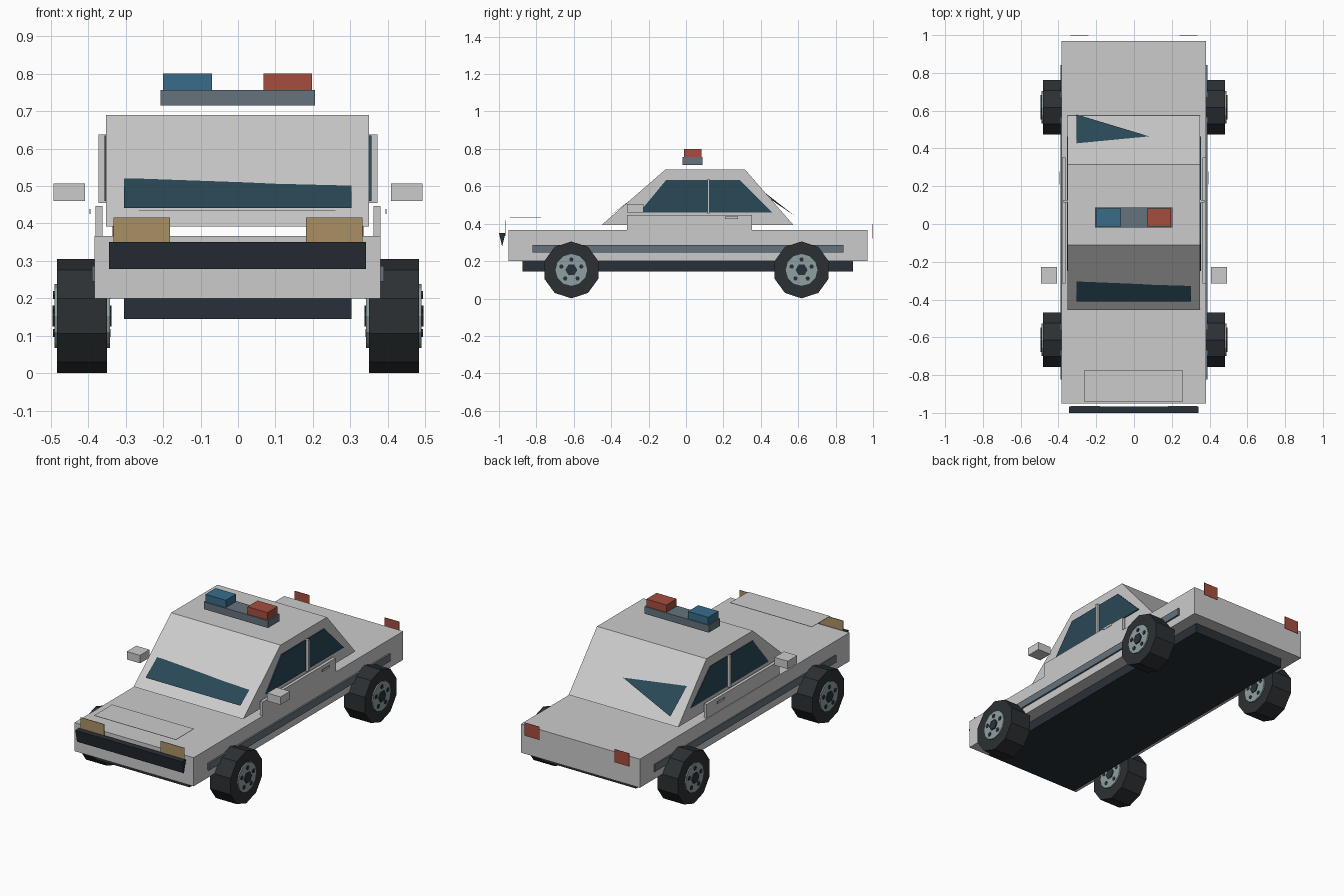
import bpy, math

if "Cube" in bpy.data.objects:
    bpy.data.objects.remove(bpy.data.objects["Cube"])

def mat(name, r, g, b):
    m = bpy.data.materials.new(name)
    m.diffuse_color = (r, g, b, 1)
    m.use_nodes = True
    m.node_tree.nodes["Principled BSDF"].inputs["Base Color"].default_value = m.diffuse_color
    return m

DARK = mat("dark", .022, .03, .04)
TYRE = mat("tyre", .025, .03, .033)
GLASS = mat("glass", .022, .065, .095)
RED = mat("red", .38, .075, .05)
BLUE = mat("blue", .04, .15, .25)
AMBER = mat("amber", .40, .28, .13)
STEEL = mat("steel", .13, .17, .20)
HUB = mat("hub", .28, .35, .36)

def mesh(name, verts, faces, m=None):
    me = bpy.data.meshes.new(name)
    me.from_pydata(verts, [], faces)
    o = bpy.data.objects.new(name, me)
    bpy.context.collection.objects.link(o)
    if m:
        me.materials.append(m)
    return o

def extrude_x(name, profile, x0, x1, m=None):
    """Prism from a (y, z) profile between two x positions."""
    if x0 > x1:
        x0, x1 = x1, x0
    n = len(profile)
    v = [(x, y, z) for x in (x0, x1) for y, z in profile]
    f = [tuple(reversed(range(n))), tuple(range(n, 2 * n))]
    f += [(i, (i + 1) % n, n + (i + 1) % n, n + i) for i in range(n)]
    return mesh(name, v, f, m)

def box(name, x, y, z, m=None):
    (y0, y1), (z0, z1) = y, z
    return extrude_x(name, [(y0, z0), (y1, z0), (y1, z1), (y0, z1)], *x, m)

def disc(name, y, z, r, n, x0, x1, m, phase=0):
    pts = [(y + r * math.cos(phase + math.tau * i / n),
            z + r * math.sin(phase + math.tau * i / n)) for i in range(n)]
    return extrude_x(name, pts, x0, x1, m)

# Body, floor and cabin
box("body", (-.383, .38), (-.95, .97), (.2, .366))
box("undercarriage", (-.305, .303), (-.875, .892), (.145, .2), DARK)
extrude_x("cabin", [(-.453, .392), (.575, .392), (.315, .69), (-.11, .69)], -.352, .35)

# Windscreen and rear window emerging from the sloped cabin faces
mesh("windscreen", [(-.305, -.411, .441), (.303, -.411, .441),
                    (.303, -.328, .501), (.1, -.322, .506), (-.305, -.299, .525)],
     [(0, 1, 2, 3, 4)], GLASS)
mesh("rear_window", [(-.305, .58, .443), (-.305, .427, .562), (.08, .464, .522)],
     [(0, 1, 2)], GLASS)

# Front grille wedge and raised bonnet panel
extrude_x("grille", [(-1, .351), (-.983, .278), (-.965, .351)], -.344, .342, DARK)
box("bonnet_panel", (-.265, .26), (-.94, -.775), (.433, .435))

# Roof light bar
box("light_bar", (-.207, .205), (-.018, .087), (.715, .757), STEEL)
box("blue_light", (-.2, -.07), (-.012, .082), (.757, .8), BLUE)
box("red_light", (.068, .197), (-.012, .082), (.757, .8), RED)

for s, side in ((-1, "left"), (1, "right")):
    # Side glass, pillar, door and trim
    extrude_x("side_window_" + side, [(-.25, .46), (.462, .46), (.285, .635), (-.105, .635)],
              s * .345, s * .356, GLASS)
    box("pillar_" + side, (s * .345, s * .372), (.114, .126), (.455, .638))
    box("door_" + side, (s * .362, s * .38), (-.316, .353), (.366, .447))
    box("door_handle_" + side, (s * .394, s * .396), (.208, .278), (.425, .438))
    box("side_stripe_" + side, (s * .38, s * .39), (-.822, .842), (.245, .287), STEEL)
    box("mirror_" + side, (s * .408, s * .493), (-.315, -.228), (.46, .506))

    # Lamps
    box("headlight_" + side, (s * .181, s * .333), (-.967, -.964), (.335, .416), AMBER)
    box("tail_light_" + side, (s * .24, s * .335), (.998, 1), (.322, .398), RED)

    # Wheels with hub plates and nuts on both faces
    for y, end in ((-.613, "front"), (.618, "rear")):
        tag = end + "_" + side
        disc("tyre_" + tag, y, .153, .152, 10, s * .35, s * .483, TYRE, math.pi / 2)
        disc("hub_" + tag, y, .153, .085, 12, s * .342, s * .49, HUB)
        disc("hub_cap_" + tag, y, .153, .032, 6, s * .338, s * .496, DARK)
        for k in range(5):
            a = math.pi / 2 + math.tau * k / 5
            disc("wheel_nut_" + tag, y + .056 * math.cos(a), .153 + .056 * math.sin(a),
                 .012, 6, s * .34, s * .494, DARK)
